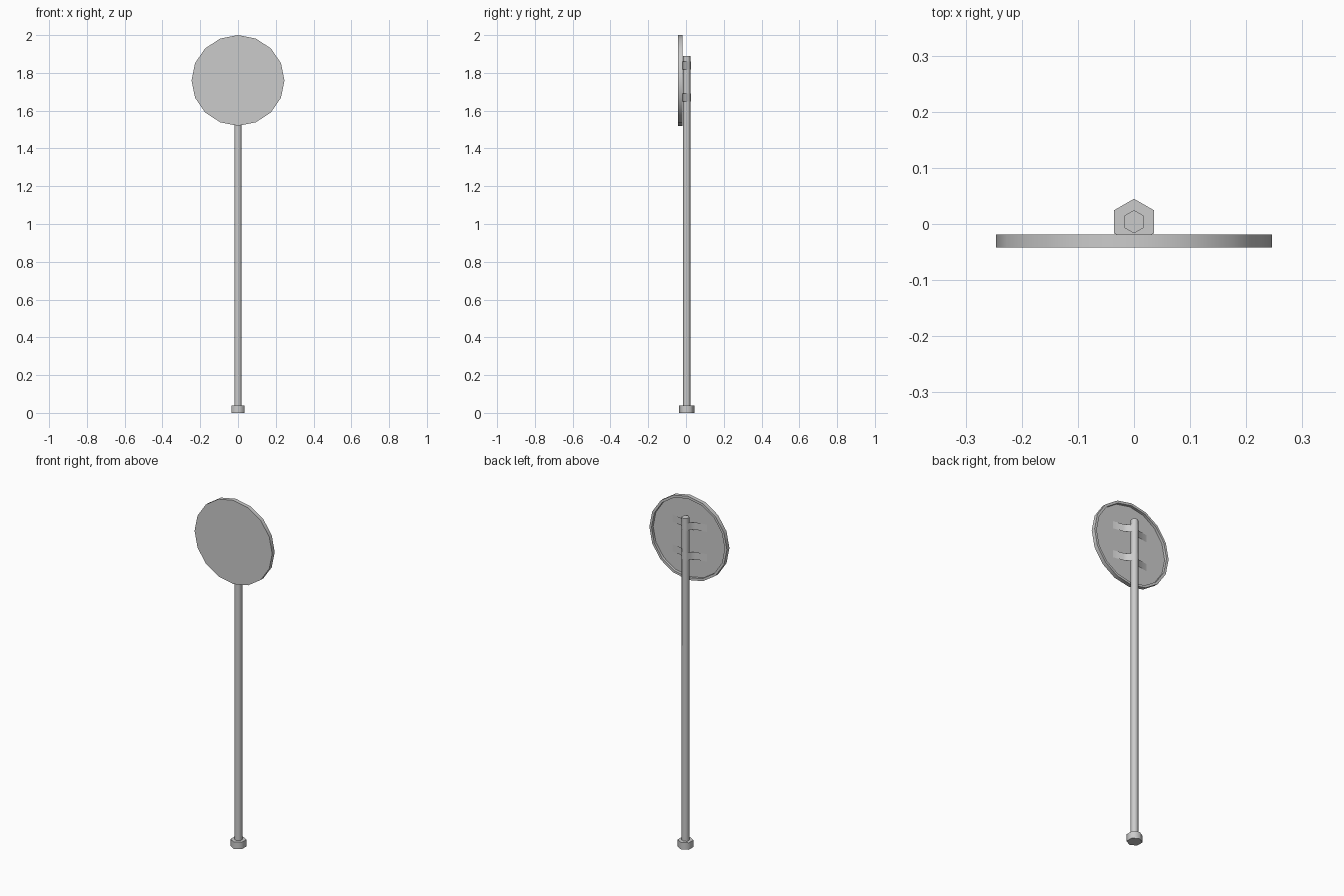
import bpy, bmesh
from math import sin, cos, pi, radians

if "Cube" in bpy.data.objects:
    bpy.data.objects.remove(bpy.data.objects["Cube"])

POLE_Y = 0.004


def finish(name, bm, angle=65):
    bmesh.ops.recalc_face_normals(bm, faces=bm.faces)
    me = bpy.data.meshes.new(name)
    bm.to_mesh(me)
    bm.free()
    ob = bpy.data.objects.new(name, me)
    bpy.context.collection.objects.link(ob)
    bpy.ops.object.select_all(action='DESELECT')
    ob.select_set(True)
    bpy.context.view_layer.objects.active = ob
    bpy.ops.object.shade_smooth_by_angle(angle=radians(angle))
    return ob


def loft(name, rings):
    """Closed solid from a list of point rings, capped at both ends."""
    bm = bmesh.new()
    loops = [[bm.verts.new(p) for p in ring] for ring in rings]
    n = len(loops[0])
    for a, b in zip(loops, loops[1:]):
        for i in range(n):
            j = (i + 1) % n
            bm.faces.new((a[i], a[j], b[j], b[i]))
    bm.faces.new(loops[0])
    bm.faces.new(loops[-1])
    return finish(name, bm)


def hex_ring(r, z):
    return [(r * sin(i * pi / 3), POLE_Y + r * cos(i * pi / 3), z) for i in range(6)]


def disc_ring(inset, y):
    return [((0.246 - inset) * sin(i * pi / 8), y,
             1.76 + (0.24 - inset) * cos(i * pi / 8)) for i in range(16)]


# Hexagonal post and its foot
loft("post", [hex_ring(0.0207, 0.02), hex_ring(0.0207, 1.89)])
loft("foot", [hex_ring(0.041, 0.0), hex_ring(0.041, 0.04)])

# Sign plate: flat front, raised rim around a recessed back
FLOOR = -0.034
loft("sign_plate", [disc_ring(0, -0.042), disc_ring(0, -0.019),
                    disc_ring(0.014, -0.019), disc_ring(0.014, FLOOR)])

# Clamp straps: wrap the post sides, then flare out onto the plate back
half = [(0.019, 0.014), (0.02, -0.006), (0.05, -0.0235), (0.11, FLOOR)]
path = [(-x, y) for x, y in reversed(half)] + [(0, 0.0253)] + half
for name, z in (("upper_clamp", 1.84), ("lower_clamp", 1.67)):
    bm = bmesh.new()
    cols = [[bm.verts.new((x, y, z + dz)) for dz in (-0.021, 0.021)] for x, y in path]
    for a, b in zip(cols, cols[1:]):
        bm.faces.new((a[0], a[1], b[1], b[0]))
    finish(name, bm)
